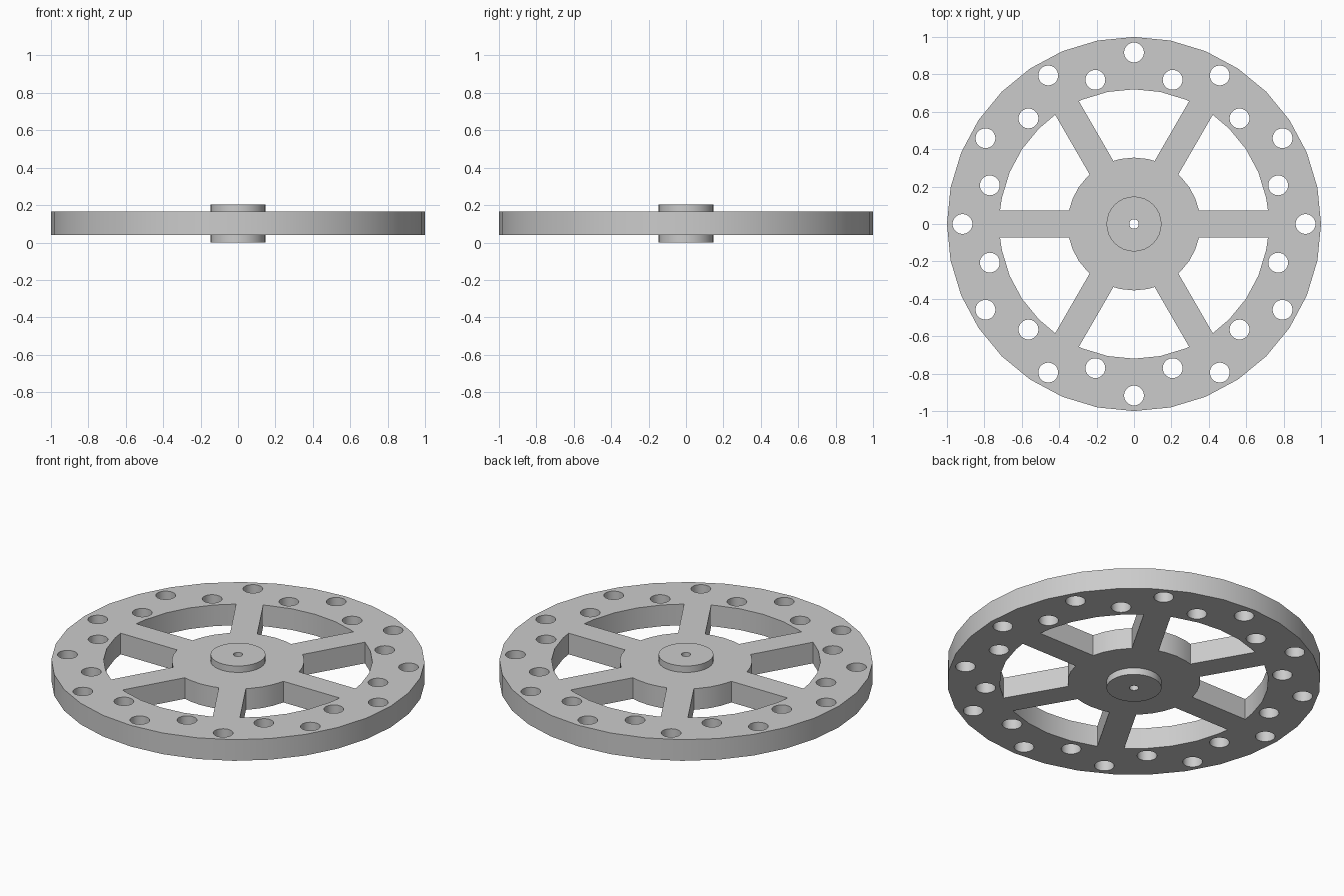
import bpy
import bmesh
from math import asin, cos, sin, pi, radians

cube = bpy.data.objects.get("Cube")
if cube:
    bpy.data.objects.remove(cube)

SEGMENTS = 32
STEP = 2 * pi / SEGMENTS
RIM_INNER, WEB_RADIUS, SPOKE_HALF = 0.72, 0.355, 0.073
HUB_RADIUS, BORE_RADIUS = 0.147, 0.025
HOLE_RADIUS = 0.053

grey = bpy.data.materials.new("plain grey")
grey.use_nodes = True
colour = (0.6, 0.6, 0.6, 1)
grey.diffuse_color = colour
grey.node_tree.nodes["Principled BSDF"].inputs["Base Color"].default_value = colour


def polar(radius, angle):
    return radius * cos(angle), radius * sin(angle)


def circle(radius, cx=0, cy=0):
    points = [polar(radius, i * STEP) for i in range(SEGMENTS)]
    return [(cx + x, cy + y) for x, y in points]


def arc(radius, start, end):
    """Arc whose facets line up with those of the full circle."""
    inner = [i * STEP for i in range(2 * SEGMENTS) if start + 0.01 < i * STEP < end - 0.01]
    return [polar(radius, a) for a in [start] + inner + [end]]


def window(index):
    """Opening between two neighbouring parallel-sided spokes."""
    first, second = radians(60 * index), radians(60 * index + 60)
    outer, inner = asin(SPOKE_HALF / RIM_INNER), asin(SPOKE_HALF / WEB_RADIUS)
    return (arc(RIM_INNER, first + outer, second - outer)
            + arc(WEB_RADIUS, first + inner, second - inner)[::-1])


def plate(name, loops, bottom, top):
    """Fill nested outlines and extrude them into a solid with openings."""
    bm = bmesh.new()
    edges = []
    for loop in loops:
        verts = [bm.verts.new((x, y, bottom)) for x, y in loop]
        edges += [bm.edges.new((verts[i - 1], verts[i])) for i in range(len(verts))]
    bmesh.ops.triangle_fill(bm, edges=edges, use_beauty=True, normal=(0, 0, 1))
    result = bmesh.ops.extrude_face_region(bm, geom=bm.faces[:], use_keep_orig=True)
    moved = [g for g in result["geom"] if isinstance(g, bmesh.types.BMVert)]
    bmesh.ops.translate(bm, verts=moved, vec=(0, 0, top - bottom))
    bmesh.ops.recalc_face_normals(bm, faces=bm.faces[:])
    mesh = bpy.data.meshes.new(name)
    bm.to_mesh(mesh)
    bm.free()
    mesh.materials.append(grey)
    obj = bpy.data.objects.new(name, mesh)
    bpy.context.collection.objects.link(obj)
    bpy.ops.object.select_all(action="DESELECT")
    obj.select_set(True)
    bpy.context.view_layer.objects.active = obj
    bpy.ops.object.shade_smooth_by_angle(angle=radians(30))
    return obj


# Spoked wheel with two staggered rings of holes
outlines = [circle(1), circle(HUB_RADIUS - 0.01)]
outlines += [window(i) for i in range(6)]
for i in range(12):
    outlines.append(circle(HOLE_RADIUS, *polar(0.917, radians(30 * i))))
    outlines.append(circle(HOLE_RADIUS, *polar(0.798, radians(30 * i + 15))))
plate("spoked_wheel", outlines, 0.04, 0.165)

# Hub standing proud of both sides, with a through bore
plate("hub", [circle(HUB_RADIUS), circle(BORE_RADIUS)], 0, 0.203)
